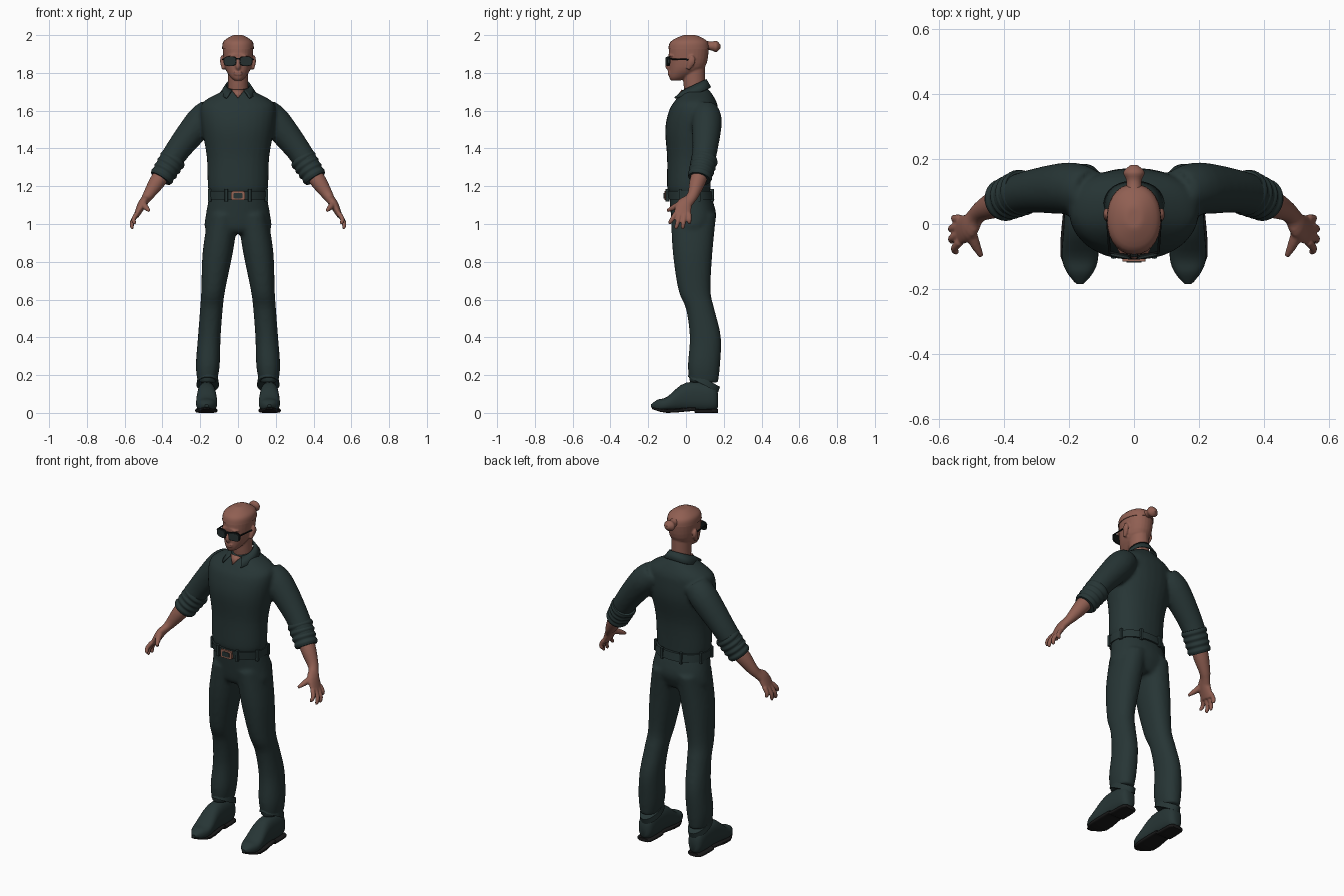
import bpy, bmesh
from math import cos, sin, pi, radians, copysign
from mathutils import Vector

cube = bpy.data.objects.get("Cube")
if cube:
    bpy.data.objects.remove(cube, do_unlink=True)


def material(name, red, green, blue):
    mat = bpy.data.materials.new(name)
    mat.use_nodes = True
    mat.diffuse_color = (red, green, blue, 1)
    shader = mat.node_tree.nodes["Principled BSDF"]
    shader.inputs["Base Color"].default_value = mat.diffuse_color
    shader.inputs["Roughness"].default_value = .8
    return mat


cloth = material("dark green cloth", .02, .036, .036)
sole_black = material("black sole", .01, .01, .01)
skin = material("brown skin", .28, .115, .085)
lens_dark = material("dark lens", .02, .03, .03)
frame_black = material("black frame", .006, .008, .008)
copper = material("copper buckle", .3, .13, .09)


def resample(rows, steps):
    """Smooth curve through the rows of a tube."""
    out, last = [], len(rows) - 1
    for i in range(last):
        before, here = rows[max(i - 1, 0)], rows[i]
        there, after = rows[i + 1], rows[min(i + 2, last)]
        for k in range(steps):
            t = k / steps
            out.append(here + (there - before) * (t / 2)
                       + (before * 2 - here * 5 + there * 4 - after) * (t * t / 2)
                       + (here * 3 - before - there * 3 + after) * (t ** 3 / 2))
    return out + [rows[last]]


def tube(bm, rows, axis=None, ref=(0, 1, 0), power=2, sides=28, steps=4, mirror=False):
    """Closed loft through rows of x, y, z, half width and, unless round, half depth."""
    for side in (1, -1) if mirror else (1,):
        full = [row if len(row) == 5 else (*row, row[3]) for row in rows]
        path = resample([Vector((side * row[0], *row[1:])) for row in full], steps)
        middle = [Vector(point[:3]) for point in path]
        rings = []
        for i, point in enumerate(path):
            if axis:
                along = Vector((side * axis[0], axis[1], axis[2])).normalized()
            else:
                ahead = middle[min(i + 1, len(middle) - 1)]
                along = (ahead - middle[max(i - 1, 0)]).normalized()
            across = Vector(ref).cross(along).normalized()
            depth = along.cross(across)
            ring = []
            for k in range(sides):
                angle = 2 * pi * k / sides
                c = copysign(abs(cos(angle)) ** (2 / power), cos(angle))
                s = copysign(abs(sin(angle)) ** (2 / power), sin(angle))
                ring.append(bm.verts.new(middle[i] + across * c * point[3] + depth * s * point[4]))
            rings.append(ring)
        for lower, upper in zip(rings, rings[1:]):
            for k in range(sides):
                bm.faces.new((lower[k - 1], lower[k], upper[k], upper[k - 1]))
        bm.faces.new(rings[0])
        bm.faces.new(rings[-1])


def upright(bm, rows, centre=lambda z: 0, **options):
    """Upright loft from rows of z, half width, front y, back y."""
    tube(bm, [(centre(z), (front + back) / 2, z, half, (back - front) / 2)
              for z, half, front, back in rows], axis=(0, 0, 1), **options)


def lengthwise(bm, rows, centre=0, **options):
    """Front-to-back loft from rows of y, half width, bottom z, top z."""
    tube(bm, [(centre, y, (bottom + top) / 2, half, (top - bottom) / 2)
              for y, half, bottom, top in rows], axis=(0, -1, 0), ref=(0, 0, 1), **options)


def finish(name, bm, mat, voxel=0, solid=0):
    bmesh.ops.recalc_face_normals(bm, faces=bm.faces)
    mesh = bpy.data.meshes.new(name)
    bm.to_mesh(mesh)
    bm.free()
    mesh.shade_smooth()
    mesh.set_sharp_from_angle(angle=radians(40))
    mesh.materials.append(mat)
    ob = bpy.data.objects.new(name, mesh)
    bpy.context.scene.collection.objects.link(ob)
    if voxel:
        blend = ob.modifiers.new("Blend", 'REMESH')
        blend.mode, blend.voxel_size, blend.use_smooth_shade = 'VOXEL', voxel, True
        relax = ob.modifiers.new("Relax", 'SMOOTH')
        relax.factor, relax.iterations = .5, 3
    if solid:
        thicken = ob.modifiers.new("Thickness", 'SOLIDIFY')
        thicken.thickness, thicken.offset = solid, 0


# Shirt: torso and both sleeves blended together
bm = bmesh.new()
upright(bm, [(1.16, .15, -.09, .13), (1.2, .16, -.1, .13), (1.35, .165, -.1, .14),
             (1.5, .19, -.11, .17), (1.6, .2, -.09, .17), (1.65, .18, -.06, .16),
             (1.7, .09, -.02, .13), (1.72, .06, 0, .11)], power=2.2)
tube(bm, [(.14, .1, 1.6, .07), (.2, .11, 1.54, .08), (.32, .1, 1.39, .066), (.39, .08, 1.28, .06)],
     mirror=True)
finish("shirt", bm, cloth, voxel=.011)

# Rolled sleeve cuffs, with stacked folds
bm = bmesh.new()
start, end = Vector((.34, .1, 1.35)), Vector((.41, .07, 1.24))
tube(bm, [(*start.lerp(end, k / 8), .067 + .006 * (k % 2) - .001 * k) for k in range(9)], mirror=True)
finish("sleeve_cuffs", bm, cloth)

# Shirt collar: a flared strip open at the front
bm = bmesh.new()
pairs = []
for k in range(41):
    turn = radians(-150 + 300 * k / 40)
    flare = turn * .93
    z = 1.735 + .03 * cos(turn)
    reach = .115 - .03 * cos(flare)
    pairs.append((bm.verts.new((.062 * sin(turn), .043 + .062 * cos(turn), z)),
                  bm.verts.new((.092 * sin(flare), .045 + reach * cos(flare), z - .042))))
for (top, low), (next_top, next_low) in zip(pairs, pairs[1:]):
    bm.faces.new((top, low, next_low, next_top))
finish("collar", bm, cloth, solid=.008)

# Skin showing in the open neckline
bm = bmesh.new()
corners = [(-.034, -.02, 1.71), (0, -.053, 1.667), (.034, -.02, 1.71)]
bm.faces.new([bm.verts.new(corner) for corner in corners])
finish("neckline_skin", bm, skin, solid=.006)

# Trousers: hips and two legs blended together
bm = bmesh.new()
upright(bm, [(1.16, .15, -.09, .13), (1.05, .17, -.08, .16), (.98, .175, -.07, .14),
             (.95, .13, -.05, .12)], power=2.2)
upright(bm, [(1.05, .08, -.08, .16), (.85, .08, -.07, .14), (.65, .063, -.04, .13),
             (.55, .06, 0, .15), (.4, .06, .02, .185), (.25, .063, .01, .18),
             (.16, .05, .02, .17)], centre=lambda z: .165 - .08 * z * z, mirror=True, power=2.2)
finish("trousers", bm, cloth, voxel=.011)

# Slanted trouser hems
bm = bmesh.new()
tube(bm, [(.16, .09, .15, .06, .09), (.16, .1, .18, .055, .09)], axis=(0, .46, .89), mirror=True)
finish("trouser_hems", bm, cloth)

# Shoes and soles
bm = bmesh.new()
lengthwise(bm, [(.17, .02, .03, .1), (.14, .045, .01, .15), (0, .05, .01, .16), (-.1, .056, .01, .085),
                (-.15, .04, .01, .07), (-.185, .01, .03, .045)], centre=.166, power=2.4, mirror=True)
finish("shoes", bm, cloth)
bm = bmesh.new()
lengthwise(bm, [(.17, .03, 0, .02), (.15, .047, 0, .02), (.05, .05, 0, .02), (.04, .05, .01, .03),
                (-.1, .058, 0, .02), (-.18, .015, .02, .03)], centre=.168, power=4, steps=3, mirror=True)
finish("soles", bm, sole_black)

# Belt, belt loops and buckle
bm = bmesh.new()
upright(bm, [(1.13, .16, -.1, .15), (1.176, .16, -.107, .143)], power=2.2, steps=1, sides=48)
finish("belt", bm, cloth)
bm = bmesh.new()
for k in range(8):
    angle = pi * (k + .5) / 4
    x, y = .163 * cos(angle), .02 + .128 * sin(angle)
    tube(bm, [(x, y, 1.12, .009), (x, y, 1.185, .009)], steps=1, sides=8, power=4)
finish("belt_loops", bm, cloth)
for name, mat, y, half, rise in (("buckle", copper, -.115, .036, .024),
                                 ("buckle_centre", cloth, -.119, .023, .014)):
    bm = bmesh.new()
    low, high = 1.15 - rise, 1.15 + rise
    lengthwise(bm, [(y + .02, half, low, high), (y, half, low, high)], power=9, steps=1)
    finish(name, bm, mat)

# Head: skull, neck, nose, lips, brow and ears blended together
bm = bmesh.new()
crown = [(1.92, .08, -.09, .12), (1.96, .073, -.077, .11), (1.99, .03, -.02, .06)]
upright(bm, [(1.76, .02, -.08, -.03), (1.78, .042, -.09, .02), (1.83, .07, -.09, .1)] + crown,
        power=2.15)
upright(bm, [(1.65, .06, .01, .1), (1.71, .053, -.01, .1), (1.83, .053, -.02, .1)])
tube(bm, [(0, -.08, 1.88, .01), (0, -.097, 1.84, .013), (0, -.09, 1.82, .01)])
for z in (1.793, 1.804):
    lengthwise(bm, [(-.08, .026, z - .005, z + .005), (-.095, .022, z - .004, z + .004)])
lengthwise(bm, [(-.07, .055, 1.88, 1.9), (-.092, .045, 1.88, 1.9)])
tube(bm, [(.075, .01, 1.82, .01), (.085, .03, 1.86, .01, .02), (.08, .03, 1.89, .01)], mirror=True)
finish("head", bm, skin, voxel=.005)

# Swept-back hair cap with a knot behind
bm = bmesh.new()
upright(bm, [(z + .006, half + .004, front - .004, back + .004) for z, half, front, back in crown]
        + [(2, .01, 0, .03)], power=2.15)
finish("hair_cap", bm, skin)
bm = bmesh.new()
lengthwise(bm, [(.08, .03, 1.92, 1.98), (.13, .023, 1.92, 1.965), (.16, .033, 1.91, 1.97),
                (.182, .01, 1.93, 1.95)])
finish("hair_knot", bm, skin)

# Sunglasses: slightly wrapped lenses in a frame with bridge and temples
for name, mat, y, rim in (("glasses_frame", frame_black, -.09, .004), ("lenses", lens_dark, -.096, 0)):
    bm = bmesh.new()
    size = (1.862, .031 + rim, .022 + rim)
    tube(bm, [(.041, y, *size), (.042, y - .007, *size)], axis=(.2, -1, 0), ref=(0, 0, 1),
         power=3, steps=1, mirror=True)
    if rim:
        tube(bm, [(.075, -.09, 1.874, rim), (.083, .03, 1.87, rim)], ref=(0, 0, 1),
             sides=8, steps=1, mirror=True)
        lengthwise(bm, [(y, .012, 1.87, 1.88), (y - .012, .012, 1.87, 1.88)], power=5, steps=1)
    finish(name, bm, mat)

# Forearms, palms, fingers and thumbs blended together
bm = bmesh.new()
tube(bm, [(.39, .08, 1.28, .045), (.43, .06, 1.22, .042), (.47, .04, 1.16, .031),
          (.49, .02, 1.13, .024, .03), (.51, -.01, 1.1, .023, .042), (.54, -.02, 1.04, .014, .045)],
     mirror=True)
for k in range(4):
    bend = sin(pi * k / 3)
    base = Vector((.536, -.055 + .024 * k, 1.055))
    tip = Vector((.55 + .016 * bend, -.09 + .036 * k, 1 - .03 * bend))
    knuckle = base.lerp(tip, .55) + Vector((.009, 0, 0))
    tube(bm, [(*base, .013), (*knuckle, .012), (*base.lerp(tip, .9), .01), (*tip, .005)],
         sides=12, mirror=True)
tube(bm, [(.505, -.02, 1.11, .019), (.49, -.06, 1.09, .016), (.47, -.1, 1.07, .008)],
     sides=12, mirror=True)
finish("arms_and_hands", bm, skin, voxel=.005)
